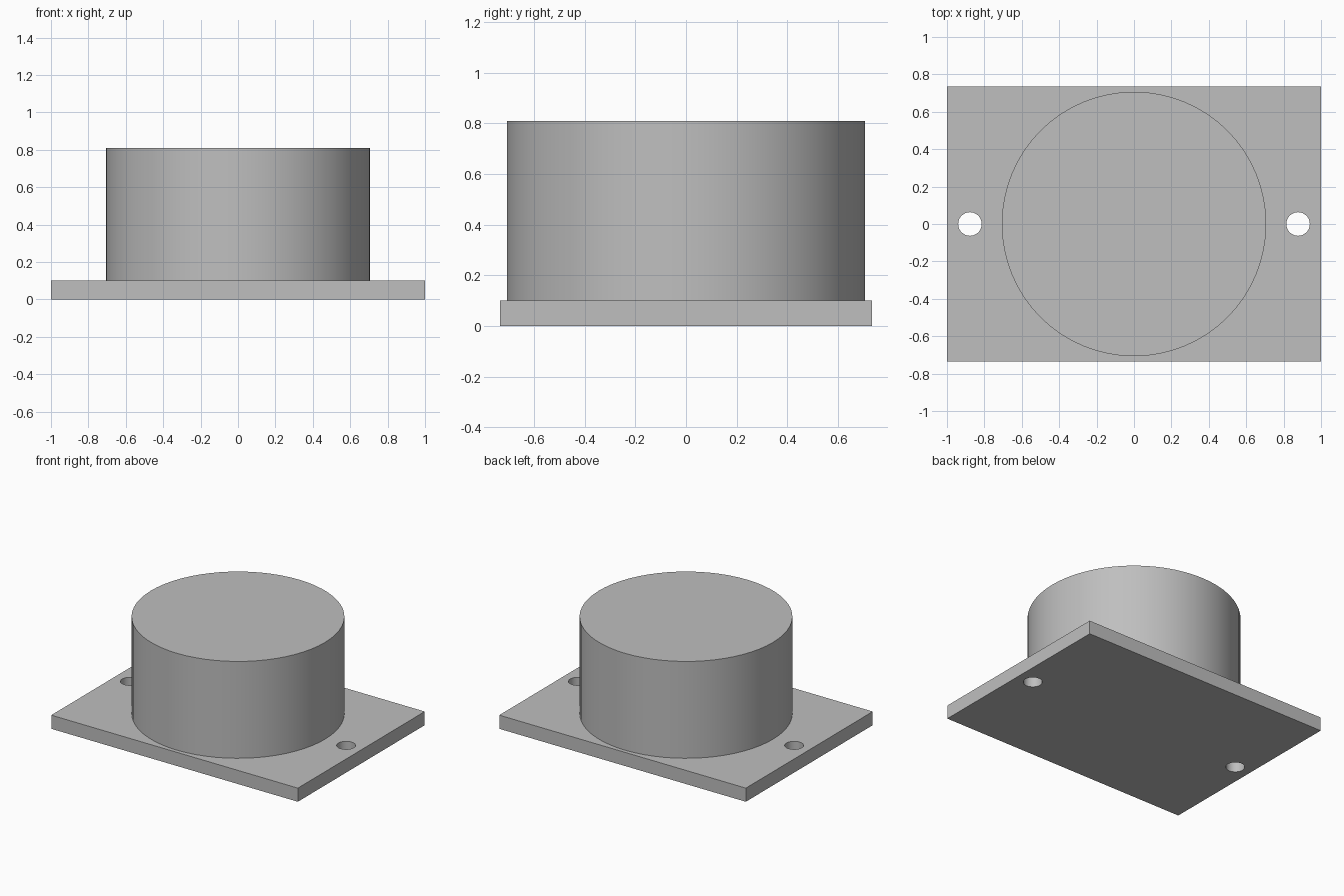
import bpy
import math

if "Cube" in bpy.data.objects:
    bpy.data.objects.remove(bpy.data.objects["Cube"], do_unlink=True)

PLATE = (2.0, 1.47, 0.1)
TOP = 0.81
BODY_RADIUS = 0.707
HOLE_RADIUS = 0.063
HOLE_X = 0.877

# Single grey finish
grey = bpy.data.materials.new("plain_grey")
grey.use_nodes = True
colour = (0.52, 0.52, 0.52, 1)
grey.diffuse_color = colour
grey.node_tree.nodes["Principled BSDF"].inputs["Base Color"].default_value = colour


def cylinder(name, radius, bottom, top, x=0, sides=64):
    bpy.ops.mesh.primitive_cylinder_add(
        vertices=sides, radius=radius, depth=top - bottom,
        location=(x, 0, (bottom + top) / 2))
    obj = bpy.context.object
    obj.name = name
    obj.data.materials.append(grey)
    return obj


def smooth(obj):
    bpy.ops.object.select_all(action="DESELECT")
    obj.select_set(True)
    bpy.context.view_layer.objects.active = obj
    bpy.ops.object.shade_smooth_by_angle(angle=math.radians(30))


# Rectangular mounting plate
bpy.ops.mesh.primitive_cube_add(size=1, location=(0, 0, PLATE[2] / 2))
plate = bpy.context.object
plate.name = "mounting_plate"
plate.scale = PLATE
bpy.ops.object.transform_apply(location=True, rotation=False, scale=True)
plate.data.materials.append(grey)

# Screw holes through both ends of the plate
for side, x in (("left", HOLE_X), ("right", -HOLE_X)):
    cutter = cylinder(side + "_hole_cutter", HOLE_RADIUS, -0.1, 0.2, x, 32)
    cutter.hide_render = True
    bpy.context.view_layer.objects.active = plate
    cut = plate.modifiers.new(side + "_hole", "BOOLEAN")
    cut.operation = "DIFFERENCE"
    cut.solver = "EXACT"
    cut.object = cutter
    bpy.ops.object.modifier_apply(modifier=cut.name)
    bpy.data.objects.remove(cutter, do_unlink=True)
smooth(plate)

# Round body standing on the plate
body = cylinder("round_body", BODY_RADIUS, PLATE[2], TOP)
smooth(body)
